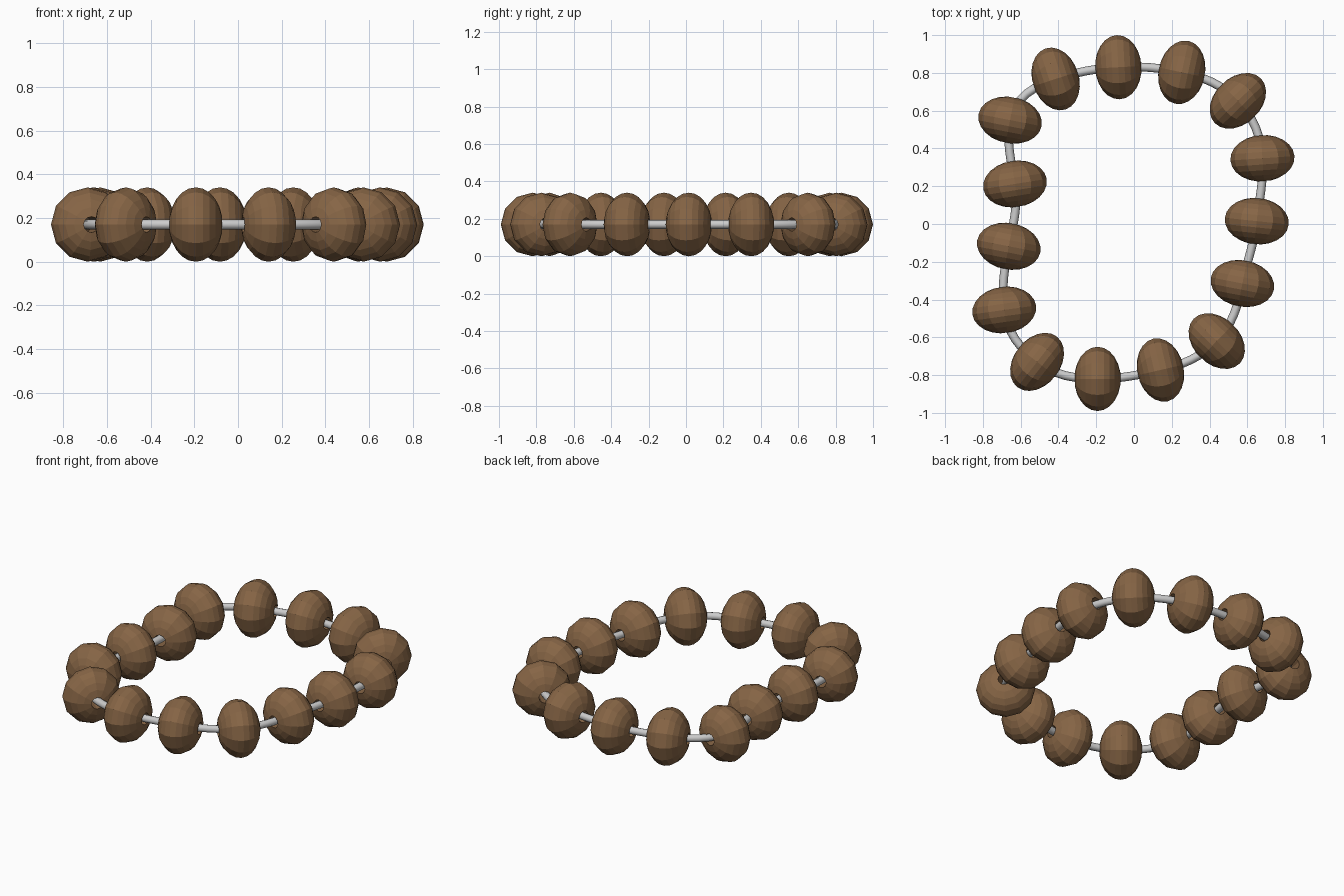
import bpy, bmesh
from math import sin, cos, pi, radians, asin

if "Cube" in bpy.data.objects:
    bpy.data.objects.remove(bpy.data.objects["Cube"])

Z, R, B, HOLE = 0.17, 0.17, 0.123, 0.036   # height, bead radius, half length, hole radius
SIDES, RINGS = 12, 10

# bead centre x, y and direction of the wire there, in degrees (clockwise loop)
BEADS = [
    (-0.415, 0.768, 18), (-0.083, 0.83, 3), (0.253, 0.803, -12), (0.55, 0.652, -46),
    (0.68, 0.348, -86), (0.65, 0.015, -96), (0.574, -0.315, -101), (0.438, -0.62, -134),
    (0.14, -0.773, -167), (-0.193, -0.82, -180), (-0.513, -0.73, -218), (-0.687, -0.455, -262),
    (-0.663, -0.118, -281), (-0.63, 0.212, -261), (-0.656, 0.55, -281),
]

wood = bpy.data.materials.new("wood")
wood.diffuse_color = (0.24, 0.13, 0.06, 1)
wood.use_nodes = True
wood.node_tree.nodes["Principled BSDF"].inputs["Base Color"].default_value = wood.diffuse_color


def bead_mesh():
    # elliptical profile, closed through the drilled hole, revolved about x
    a0 = asin(HOLE / R)
    prof = [(-B * cos(a), R * sin(a))
            for a in (a0 + (pi - 2 * a0) * i / RINGS for i in range(RINGS + 1))]
    bm = bmesh.new()
    rings = [[bm.verts.new((x, r * cos(2 * pi * k / SIDES), r * sin(2 * pi * k / SIDES)))
              for k in range(SIDES)] for x, r in prof]
    for i in range(len(rings)):
        p, q = rings[i], rings[(i + 1) % len(rings)]
        for k in range(SIDES):
            n = (k + 1) % SIDES
            bm.faces.new((p[k], p[n], q[n], q[k]))
    bmesh.ops.recalc_face_normals(bm, faces=bm.faces)
    me = bpy.data.meshes.new("bead")
    bm.to_mesh(me)
    bm.free()
    me.materials.append(wood)
    return me


# Beads
mesh = bead_mesh()
for i, (x, y, ang) in enumerate(BEADS):
    ob = bpy.data.objects.new(f"bead_{i + 1:02d}", mesh)
    ob.location = (x, y, Z)
    ob.rotation_euler.z = radians(ang)
    bpy.context.collection.objects.link(ob)

# Wire threaded through the beads
cu = bpy.data.curves.new("wire", "CURVE")
cu.dimensions = "3D"
cu.bevel_depth = 0.023
cu.bevel_resolution = 2
cu.resolution_u = 6
sp = cu.splines.new("BEZIER")
sp.bezier_points.add(len(BEADS) - 1)
sp.use_cyclic_u = True
for pt, (x, y, ang) in zip(sp.bezier_points, BEADS):
    dx, dy = 0.12 * cos(radians(ang)), 0.12 * sin(radians(ang))
    pt.handle_left_type = pt.handle_right_type = "FREE"
    pt.co = (x, y, Z)
    pt.handle_left = (x - dx, y - dy, Z)
    pt.handle_right = (x + dx, y + dy, Z)
bpy.context.collection.objects.link(bpy.data.objects.new("wire", cu))
